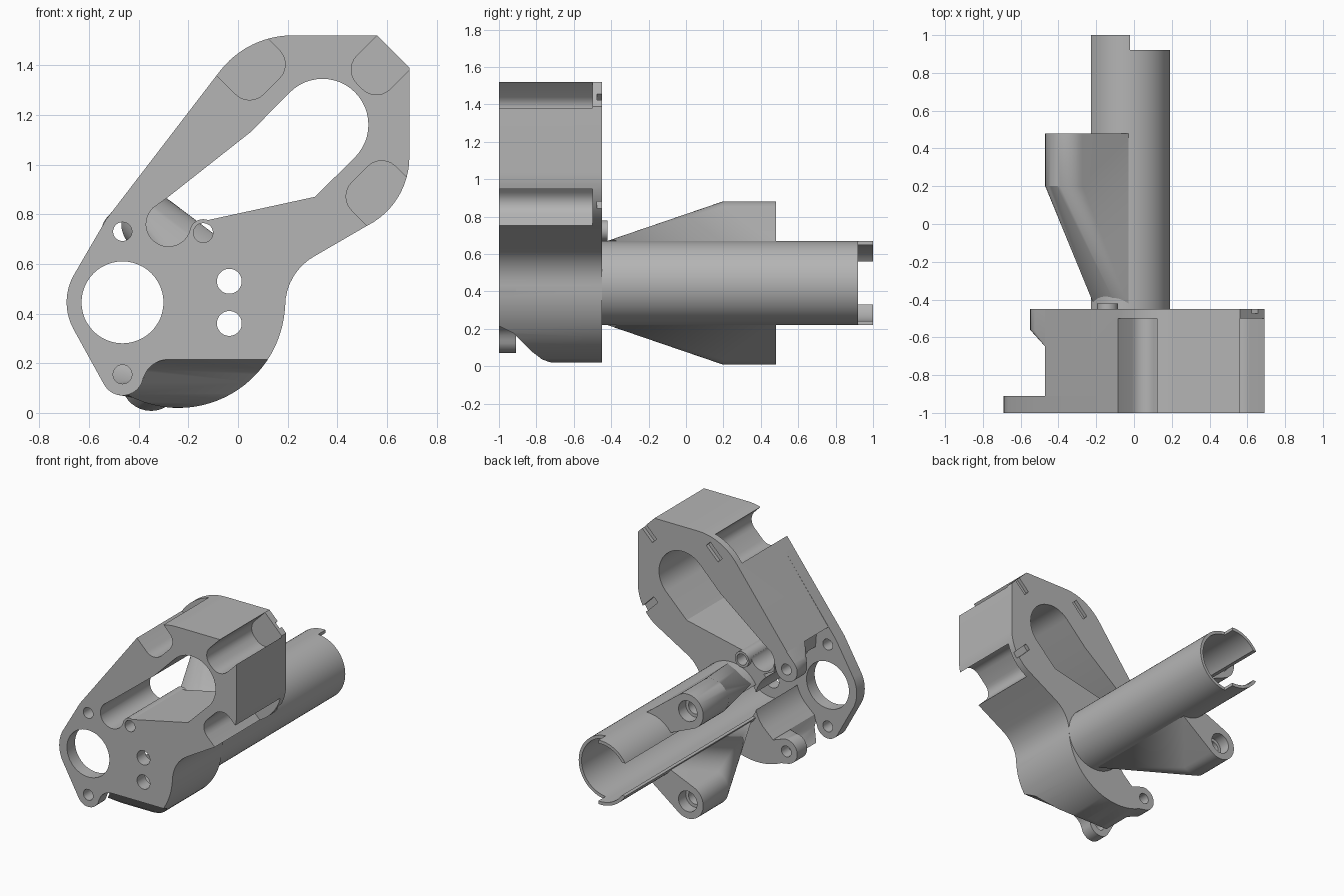
import bpy, bmesh
from math import sin, cos, radians, pi
from mathutils import Vector

old = bpy.data.objects.get("Cube")
if old:
    bpy.data.objects.remove(old, do_unlink=True)

grey = bpy.data.materials.new("plain_grey")
grey.use_nodes = True
COLOUR = (0.46, 0.46, 0.46, 1)
grey.diffuse_color = COLOUR
grey.node_tree.nodes["Principled BSDF"].inputs["Base Color"].default_value = COLOUR


def finish(name, bm):
    bmesh.ops.recalc_face_normals(bm, faces=bm.faces)
    mesh = bpy.data.meshes.new(name)
    bm.to_mesh(mesh)
    bm.free()
    mesh.materials.append(grey)
    ob = bpy.data.objects.new(name, mesh)
    bpy.context.collection.objects.link(ob)
    return ob


def arc(cx, cz, r, a0, a1, n=16):
    steps = [radians(a0 + (a1 - a0) * i / n) for i in range(n + 1)]
    return [(cx + r * cos(a), cz + r * sin(a)) for a in steps]


def prism(name, pts, lo, hi, axis="Y"):
    """Extrude an outline along y (points x, z) or along x (points y, z)."""
    bm = bmesh.new()
    put = (lambda p, d: (p[0], d, p[1])) if axis == "Y" else (lambda p, d: (d, p[0], p[1]))
    a = [bm.verts.new(put(p, lo)) for p in pts]
    b = [bm.verts.new(put(p, hi)) for p in pts]
    bm.faces.new(a)
    bm.faces.new(b[::-1])
    for i in range(len(pts)):
        j = (i + 1) % len(pts)
        bm.faces.new((a[i], b[i], b[j], a[j]))
    return finish(name, bm)


def rod(name, x, z, r, lo, hi, n=48):
    return prism(name, arc(x, z, r, 0, 360 - 360 / n, n - 1), lo, hi)


def hull(name, rings):
    """Convex hull of outlines, each given at its own y."""
    bm = bmesh.new()
    for y, pts in rings:
        for x, z in pts:
            bm.verts.new((x, y, z))
    res = bmesh.ops.convex_hull(bm, input=bm.verts)
    junk = {g for g in res["geom_interior"] + res["geom_unused"] if isinstance(g, bmesh.types.BMVert)}
    bmesh.ops.delete(bm, geom=list(junk), context="VERTS")
    bmesh.ops.dissolve_limit(bm, angle_limit=0.01, verts=bm.verts, edges=bm.edges)
    return finish(name, bm)


def combine(ob, tools, op):
    for tool in tools:
        tool.hide_render = True
        mod = ob.modifiers.new("cut", "BOOLEAN")
        mod.operation, mod.solver, mod.object = op, "EXACT", tool
        bpy.context.view_layer.objects.active = ob
        bpy.ops.object.modifier_apply(modifier=mod.name)
        bpy.data.objects.remove(tool, do_unlink=True)


def rounded_box(cx, cz, angle, length, width, r, n=6):
    """Rounded rectangle starting at (cx, cz) and running along the angle."""
    u = Vector((cos(radians(angle)), sin(radians(angle))))
    v = Vector((-u.y, u.x))
    h = width / 2
    local = arc(r, h - r, r, 90, 180, n) + arc(r, r - h, r, 180, 270, n) + [(length, -h), (length, h)]
    return [(cx + u.x * a + v.x * b, cz + u.y * a + v.y * b) for a, b in local]


FRONT, BACK, PLATE = -1.0, -0.45, -0.91
TX, TZ, TR, BORE = -0.035, 0.445, 0.225, 0.203
LUG_X, LUGS = -0.465, (0.73, 0.155)

# Shared right and top edge of the bracket, running anticlockwise
upper_edge = (arc(0.42, 0.43, 0.23, 180, 118, 8) + arc(0.38, 1.03, 0.31, -64, 0, 12)
              + [(0.69, 1.39), (0.56, 1.52)] + arc(0.22, 1.15, 0.37, 90, 142, 12))

# Front mounting plate
plate_outline = (upper_edge + [(-0.53, 0.78)] + arc(LUG_X, TZ, 0.225, 152, 208, 12)
                 + arc(LUG_X, LUGS[1], 0.085, 205, 350, 12)
                 + arc(-0.28, 0.11, 0.105, 150, 90, 8) + arc(-0.03, 0.435, 0.22, -90, -2, 12))
body = prism("bracket_body", plate_outline, FRONT, PLATE)

# Deep block behind the plate, with a bay left open for the motor
block_outline = (upper_edge + [(-0.47, 0.855), (-0.38, 0.82), (-0.37, 0.69), (-0.29, 0.65)]
                 + arc(LUG_X, TZ, 0.245, 50, -50, 12) + [(-0.36, 0.21), (-0.38, 0.14)]
                 + arc(-0.24, 0.45, 0.43, 242, 358, 28))
block = prism("block", block_outline, FRONT, BACK)
slope = [(-1.1, 0.22), (-1, 0.215), (-0.92, 0.175), (-0.87, 0.125), (-0.82, 0.075),
         (-0.77, 0.037), (-0.73, 0.022), (-0.69, 0.018), (-0.69, -0.1), (-1.1, -0.1)]
combine(block, [prism("slope_cut", slope, -1, 1, "X")], "DIFFERENCE")

# Rear lugs and the small boss
upper_lug = hull("upper_lug", [
    (BACK, arc(LUG_X, LUGS[0], 0.085, 0, 345, 23) + [(-0.46, 0.86), (-0.36, 0.82)]),
    (-0.56, arc(LUG_X, LUGS[0], 0.085, 0, 345, 23) + [(-0.46, 0.86), (-0.36, 0.82)]),
    (-0.66, [(-0.46, 0.86), (-0.37, 0.82), (-0.4, 0.71)])])
lower_lug = hull("lower_lug", [
    (BACK, arc(LUG_X, LUGS[1], 0.085, 0, 345, 23) + [(-0.34, 0.2), (-0.36, 0.05)]),
    (-0.56, arc(LUG_X, LUGS[1], 0.085, 0, 345, 23) + [(-0.34, 0.2), (-0.36, 0.05)]),
    (-0.66, [(-0.34, 0.2), (-0.4, 0.14), (-0.36, 0.06)])])

# Long window through the bracket
window = (arc(0.34, 1.16, 0.185, -45, 135, 24) + [(0.05, 1.13), (-0.28, 0.87)]
          + arc(-0.28, 0.76, 0.09, 135, 350, 18) + [(-0.15, 0.77), (0.31, 0.87)])
boss = rod("boss", -0.14, 0.725, 0.055, FRONT, -0.42, 24)
combine(body, [block, upper_lug, lower_lug], "UNION")
combine(body, [prism("window_cut", window, -1.2, 0)], "DIFFERENCE")
combine(body, [boss], "UNION")

# Corner pockets and shallow rear slots
cuts = []
for x, z, angle, width in ((0.135, 1.315, 135, 0.25), (0.49, 1.315, 45, 0.19), (0.49, 0.96, -45, 0.25)):
    cuts.append(prism("pocket", rounded_box(x, z, angle, 0.5, width, 0.08), -1.2, -0.5))
for x, z, angle in ((0.05, 1.36, 45), (0.56, 1.36, 45), (0.55, 0.95, -45)):
    cuts.append(prism("slot", rounded_box(x, z, angle, 0.13, 0.045, 0.002, 1), -0.475, -0.4))

# Round holes
for x, z, r in ((LUG_X, TZ, 0.165), (TX, 0.53, 0.05), (TX, 0.36, 0.05), (-0.14, 0.725, 0.039)):
    cuts.append(rod("hole", x, z, r, -1.2, PLATE + 0.01 if r > 0.04 else 0))
cuts += [rod("lug_hole", LUG_X, LUGS[0], 0.038, -1.2, 0, 24),
         rod("plate_hole", LUG_X, LUGS[1], 0.038, -1.2, -0.8, 24),
         rod("lug_hole", LUG_X, LUGS[1], 0.038, -0.53, 0, 24)]


def bore():
    return rod("bore", TX, TZ, BORE, PLATE, 1.2, 64)


def slit():
    return prism("slit", [(-0.5, TZ - 0.115), (TX, TZ - 0.115), (TX, TZ + 0.115), (-0.5, TZ + 0.115)], -0.8, 1.2)


combine(body, cuts + [bore()], "DIFFERENCE")

# Slotted tube with two end tabs
tube = rod("slotted_tube", TX, TZ, TR, -0.6, 1.0, 64)
end_cut = prism("end_cut", [(-0.02, 0), (0.4, 0), (0.4, 1), (-0.02, 1)], 0.92, 1.2)
combine(tube, [bore(), slit(), end_cut], "DIFFERENCE")

# Mirrored wings with screw ears
parts = [body, tube]
for name, side in (("upper_wing", 1), ("lower_wing", -1)):
    def flip(pts):
        return [(x, TZ + side * z) for x, z in pts]
    ear = flip(arc(-0.35, 0.317, 0.12, 0, 350, 35))
    root = flip([(-0.03, TR), (-0.1, 0.2), (-0.215, 0.13)])
    wing = hull(name, [(0.2, ear), (0.48, ear), (-0.42, root), (0.48, root)])
    ez = TZ + side * 0.317
    combine(wing, [bore(), rod("ear_hole", -0.35, ez, 0.072, 0.4, 0.6, 32),
                   rod("ear_pilot", -0.35, ez, 0.05, 0.3, 0.45, 32)], "DIFFERENCE")
    parts.append(wing)

# Smooth curved walls, keep sharp edges
for ob in parts:
    bpy.ops.object.select_all(action="DESELECT")
    ob.select_set(True)
    bpy.context.view_layer.objects.active = ob
    bpy.ops.object.shade_smooth_by_angle(angle=radians(28))
